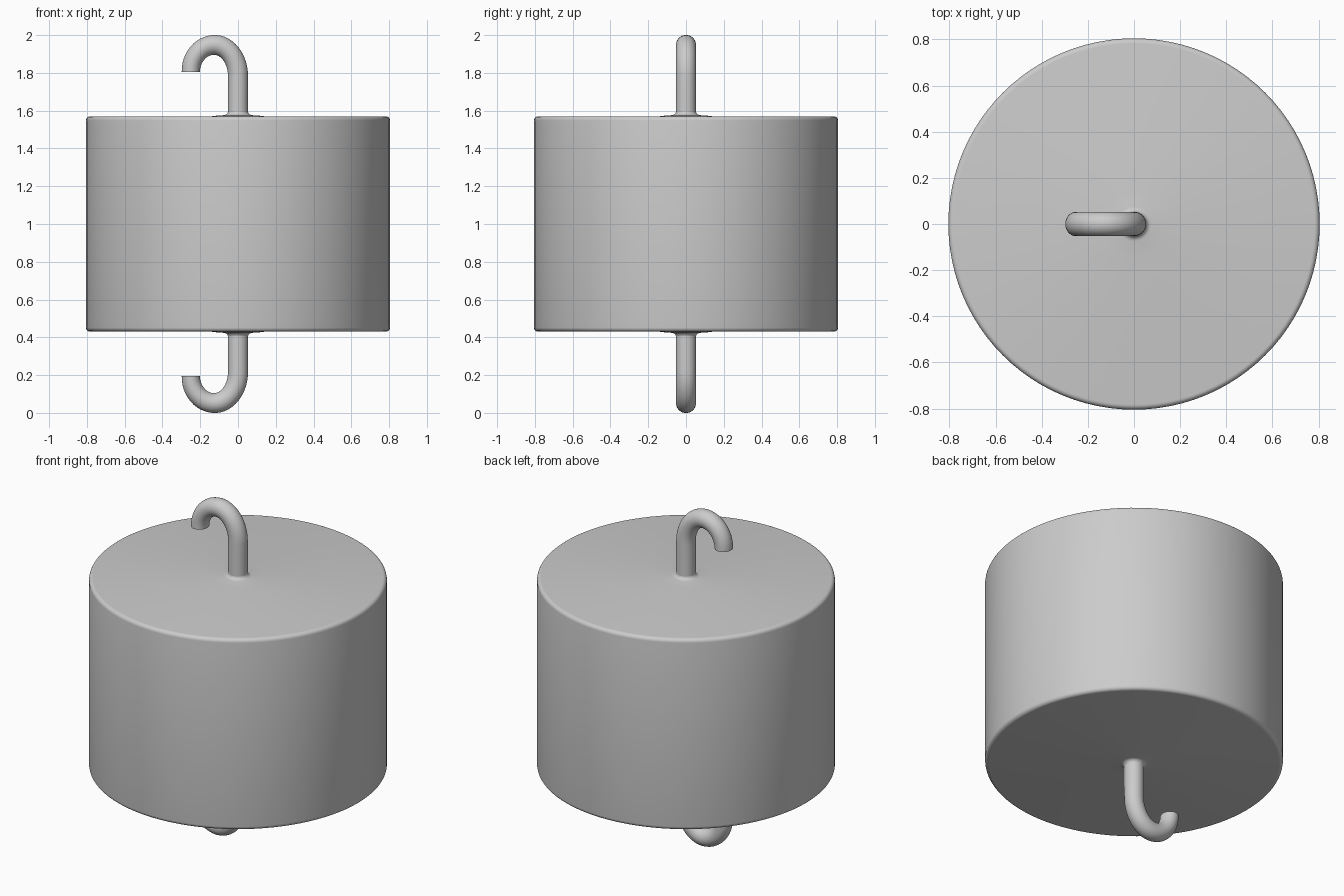
import bpy, bmesh, math
from mathutils import Vector

if "Cube" in bpy.data.objects:
    bpy.data.objects.remove(bpy.data.objects["Cube"])

MID = 1.0      # mirror height of the whole weight


def finish(name, bm):
    bmesh.ops.recalc_face_normals(bm, faces=bm.faces)
    mesh = bpy.data.meshes.new(name)
    bm.to_mesh(mesh)
    bm.free()
    obj = bpy.data.objects.new(name, mesh)
    bpy.context.collection.objects.link(obj)
    bpy.ops.object.select_all(action='DESELECT')
    obj.select_set(True)
    bpy.context.view_layer.objects.active = obj
    bpy.ops.object.shade_smooth_by_angle(angle=math.radians(40))
    return obj


def skin(name, rings):
    """Bridge successive rings of points and cap both ends."""
    bm = bmesh.new()
    loops = [[bm.verts.new(p) for p in ring] for ring in rings]
    n = len(loops[0])
    for a, b in zip(loops, loops[1:]):
        for i in range(n):
            j = (i + 1) % n
            bm.faces.new((a[i], a[j], b[j], b[i]))
    bm.faces.new(loops[0])
    bm.faces.new(loops[-1])
    return finish(name, bm)


def circle(r, z, n=96):
    return [(r * math.cos(2 * math.pi * i / n), r * math.sin(2 * math.pi * i / n), z)
            for i in range(n)]


# Cylinder body: rounded rims and a small flare where each hook meets it
R, H, B = 0.805, 0.57, 0.022
upper = [(R, H - B)]
for k in range(1, 6):
    a = k * math.pi / 10
    upper.append((R - B + B * math.cos(a), H - B + B * math.sin(a)))
upper += [(0.14, H), (0.11, H + 0.004), (0.075, H + 0.006)]
for k in range(1, 6):
    a = k * math.pi / 10
    upper.append((0.075 - 0.023 * math.sin(a), H + 0.029 - 0.023 * math.cos(a)))
profile = [(r, -h) for r, h in reversed(upper)] + upper
skin("weight_body", [circle(r, MID + h) for r, h in profile])


# Hooks: round bar swept along a straight shank and a bend towards -x
def hook(name, sign):
    path = [(0, 0.5), (0, 0.6), (0, 0.7)]
    for k in range(0, 25):
        a = math.pi * k / 24
        rise = 0.165 if a < math.pi / 2 else 0.142
        path.append((-0.125 + 0.125 * math.cos(a),
                     (0.948 - rise) + rise * math.sin(a)
                     if a < math.pi / 2 else 0.806 + rise * math.sin(a)))
    pts = [Vector((x, 0, MID + sign * h)) for x, h in path]
    rings = []
    for i, p in enumerate(pts):
        t = (pts[min(i + 1, len(pts) - 1)] - pts[max(i - 1, 0)]).normalized()
        if i == len(pts) - 1:
            t = Vector((0, 0, -sign))       # flat, level tip
        side = t.cross(Vector((0, 1, 0)))
        r = 0.053 - 0.005 * max(0, i - 14) / 13
        rings.append([p + side * r * math.cos(2 * math.pi * j / 32)
                      + Vector((0, 0.053 * math.sin(2 * math.pi * j / 32), 0))
                      for j in range(32)])
    skin(name, rings)


hook("top_hook", 1)
hook("bottom_hook", -1)
